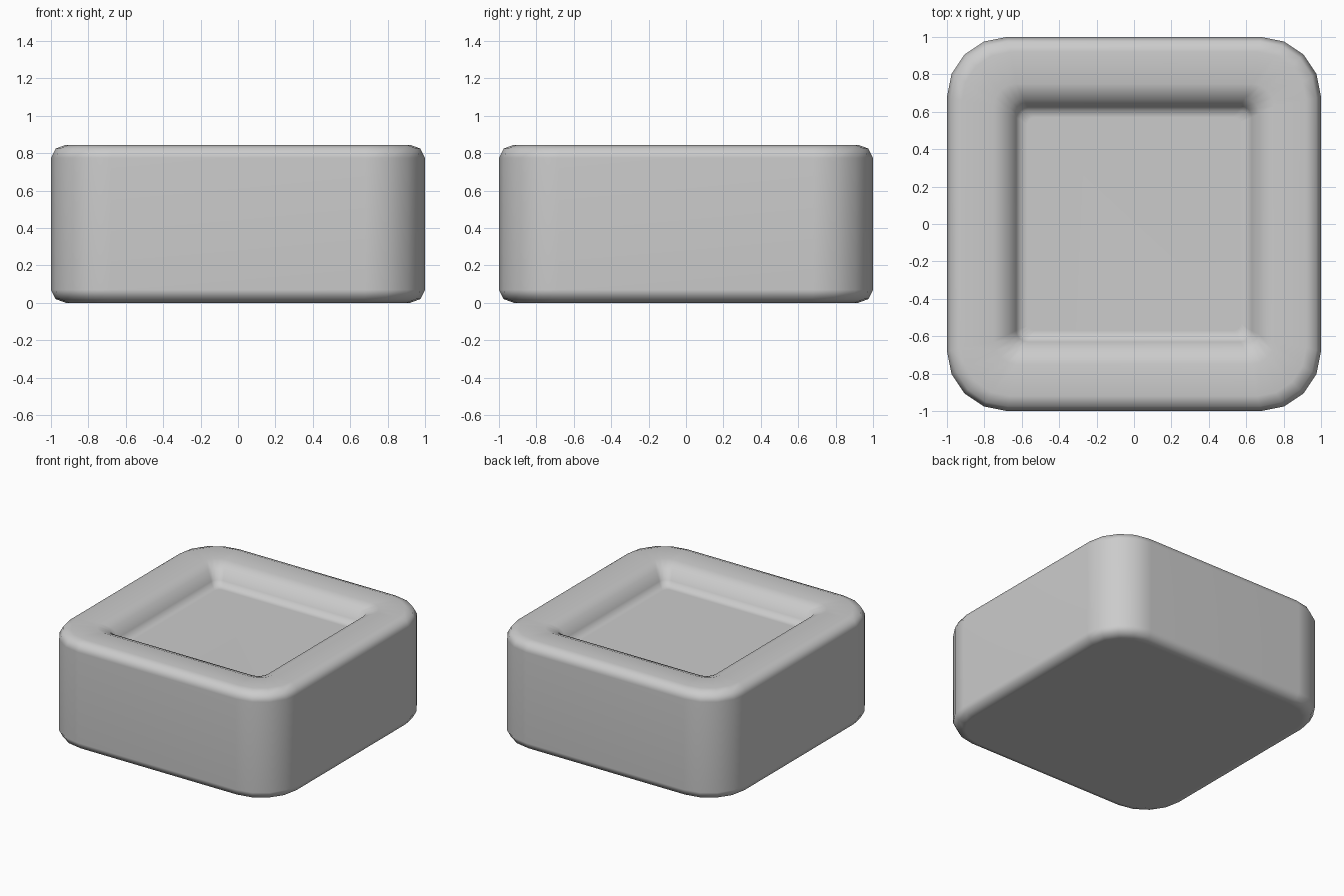
import bpy, bmesh, math

if "Cube" in bpy.data.objects:
    bpy.data.objects.remove(bpy.data.objects["Cube"])

SEGMENTS = 4  # segments per rounded corner


def rounded_square(bm, half, radius, z):
    """Ring of vertices around a square with rounded corners."""
    ring = []
    for corner in range(4):
        mid = math.pi / 4 + corner * math.pi / 2
        cx = math.copysign(half - radius, math.cos(mid))
        cy = math.copysign(half - radius, math.sin(mid))
        for i in range(SEGMENTS + 1):
            a = corner * math.pi / 2 + i * math.pi / 2 / SEGMENTS
            ring.append(bm.verts.new((cx + radius * math.cos(a),
                                      cy + radius * math.sin(a), z)))
    return ring


# Cross-section: half width, corner radius, height (base -> wall -> rim -> recess)
profile = [
    (0.92, 0.26, 0.00), (0.975, 0.30, 0.02), (1.00, 0.32, 0.07),
    (1.00, 0.32, 0.775), (0.975, 0.30, 0.825), (0.92, 0.26, 0.845),
    (0.75, 0.12, 0.842), (0.67, 0.08, 0.81), (0.63, 0.06, 0.74),
    (0.61, 0.05, 0.71), (0.57, 0.04, 0.70),
]

# Tray body
bm = bmesh.new()
rings = [rounded_square(bm, *p) for p in profile]
for low, high in zip(rings, rings[1:]):
    for i in range(len(low)):
        j = (i + 1) % len(low)
        bm.faces.new((low[i], low[j], high[j], high[i]))

# Underside and recess floor
bm.faces.new(list(reversed(rings[0])))
bm.faces.new(rings[-1])
bmesh.ops.recalc_face_normals(bm, faces=bm.faces[:])
for f in bm.faces:
    f.smooth = True

mesh = bpy.data.meshes.new("square_tray")
bm.to_mesh(mesh)
bm.free()
tray = bpy.data.objects.new("square_tray", mesh)
bpy.context.collection.objects.link(tray)

# Soft shading that keeps the big flat faces flat
normals = tray.modifiers.new("flat_faces", 'WEIGHTED_NORMAL')
normals.weight = 50
